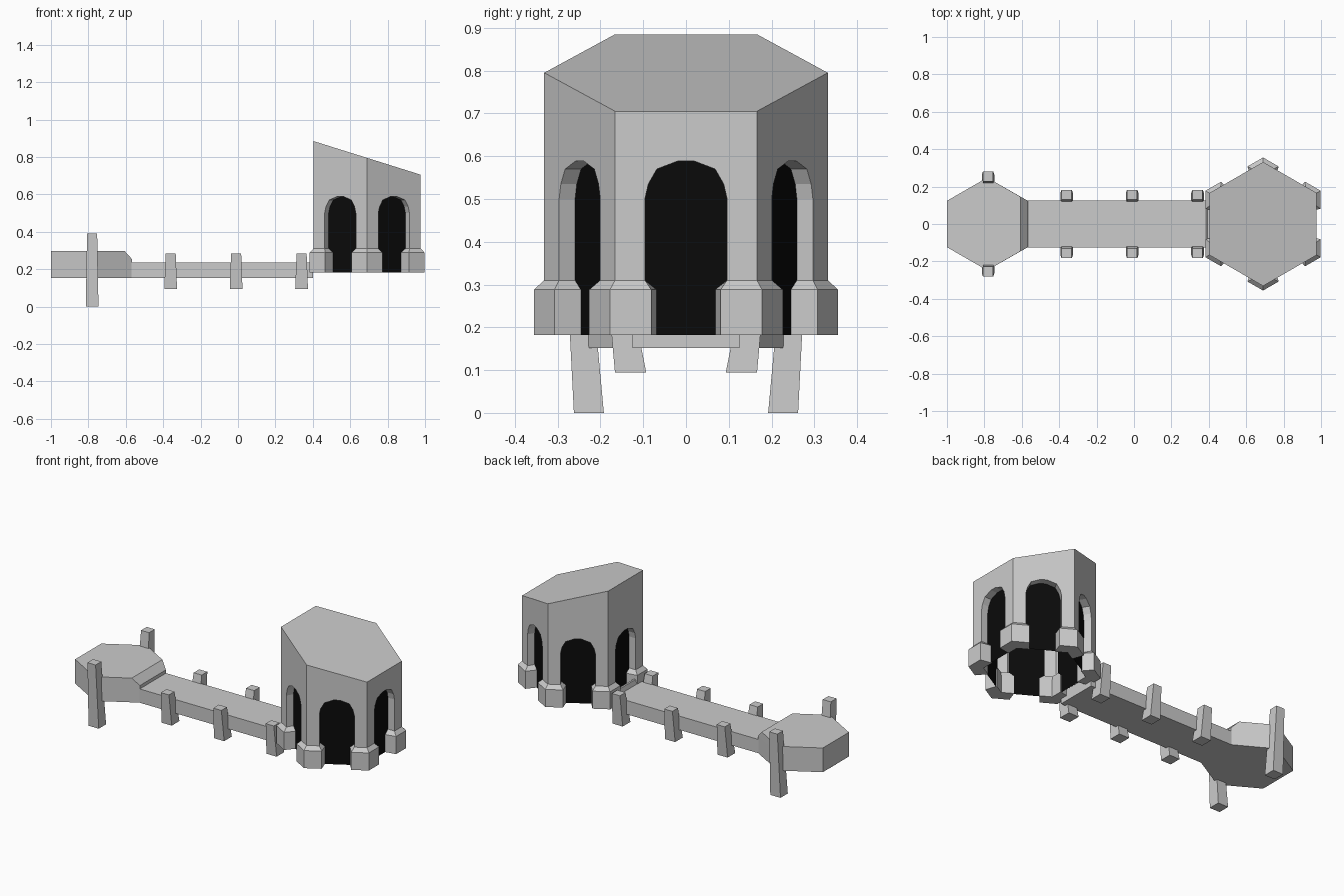
import bpy, math
from mathutils import Vector

if "Cube" in bpy.data.objects:
    bpy.data.objects.remove(bpy.data.objects["Cube"])

black = bpy.data.materials.new("dark_opening")
black.diffuse_color = (0.003, 0.003, 0.003, 1)
black.use_nodes = True
black.node_tree.nodes["Principled BSDF"].inputs["Base Color"].default_value = black.diffuse_color


def make(name, verts, faces, mat=None):
    me = bpy.data.meshes.new(name)
    me.from_pydata([tuple(v) for v in verts], [], faces)
    me.update()
    ob = bpy.data.objects.new(name, me)
    bpy.context.collection.objects.link(ob)
    if mat:
        me.materials.append(mat)
    return ob


def loft(name, rings):
    """Closed solid through rings of equal point count, listed bottom to top."""
    n = len(rings[0])
    verts = [v for r in rings for v in r]
    faces = [tuple(reversed(range(n)))]
    for k in range(len(rings) - 1):
        for i in range(n):
            j = (i + 1) % n
            faces.append((k*n + i, k*n + j, (k+1)*n + j, (k+1)*n + i))
    faces.append(tuple(range((len(rings)-1)*n, len(rings)*n)))
    return make(name, verts, faces)


def rect(x0, x1, y0, y1, z):
    return [(x0, y0, z), (x1, y0, z), (x1, y1, z), (x0, y1, z)]


# Tower dimensions
CX, AP, Z0 = 0.69, 0.287, 0.182
HALF = AP * math.tan(math.pi / 6)
DEPTH = 0.043


def on_side(angle, apothem, t, z):
    """Point on a hexagon side: t runs along the side."""
    c, s = math.cos(angle), math.sin(angle)
    return Vector((CX + apothem*c - t*s, apothem*s + t*c, z))


def roof_z(x):
    return 0.885 - (x - (CX - AP)) * 0.18 / (2 * AP)


# Tower walls with arched openings, reveals and dark panels
half_arch = [(0.096, Z0), (0.096, 0.50), (0.088, 0.535), (0.068, 0.57), (0.018, 0.589)]
arch = half_arch + [(-t, z) for t, z in reversed(half_arch)]
n = len(arch)
for i in range(6):
    a = i * math.pi / 3
    front = [on_side(a, AP, t, z) for t, z in arch]
    back = [on_side(a, AP - DEPTH, t, z) for t, z in arch]
    corners = [on_side(a, AP, t, Z0) for t in (-HALF, HALF)]
    tops = [Vector((p.x, p.y, roof_z(p.x))) for p in corners]
    verts = front + back + [corners[0], corners[1], tops[1], tops[0]]
    m, h = 2 * n, n // 2
    # two side pieces meeting above the arch crown
    crown = on_side(a, AP, 0, 0.589)
    top_mid = (tops[0] + tops[1]) / 2
    verts += [crown, top_mid]
    faces = [(m + 1, m + 2, m + 5, m + 4) + tuple(range(h - 1, -1, -1)),
             (m, *range(n - 1, h - 1, -1), m + 4, m + 5, m + 3)]
    faces += [(k, k + 1, n + k + 1, n + k) for k in range(n - 1)]
    make("tower_wall", verts, faces)
    make("arch_panel", back, [tuple(range(n))], black)

# Sloping roof
roof = []
for i in range(6):
    p = on_side(i * math.pi / 3, AP, HALF, 0)
    roof.append((p.x, p.y, roof_z(p.x)))
make("tower_roof", roof, [tuple(range(6))])


# Pier bases wrapping each tower corner
def pier_ring(i, outer, inner, gap_out, gap_in, z):
    a, b = i * math.pi / 3, (i + 1) * math.pi / 3
    k = math.tan(math.pi / 6)
    return [on_side(a, outer, gap_out, z), on_side(a, outer, outer * k, z),
            on_side(b, outer, -gap_out, z), on_side(b, inner, -gap_in, z),
            on_side(a, inner, inner * k, z), on_side(a, inner, gap_in, z)]


for i in range(6):
    loft("pier_base", [pier_ring(i, 0.308, 0.238, 0.081, 0.068, Z0),
                       pier_ring(i, 0.308, 0.238, 0.081, 0.068, 0.288),
                       pier_ring(i, AP, 0.242, 0.096, 0.096, 0.31)])

# Bridge deck and sill at the tower door
loft("bridge_deck", [rect(-0.60, 0.402, -0.125, 0.125, 0.152),
                     rect(-0.60, 0.402, -0.125, 0.125, 0.235)])
loft("door_sill", [rect(0.38, 0.403, -0.125, 0.125, 0.22),
                   rect(0.392, 0.403, -0.125, 0.125, 0.262)])


# Hexagonal landing platform with a bevelled edge toward the bridge
def platform_ring(x_end, y_end, z):
    return [(-1, -0.124, z), (-0.785, -0.248, z), (x_end, -y_end, z),
            (x_end, y_end, z), (-0.785, 0.248, z), (-1, 0.124, z)]


loft("landing_platform", [platform_ring(-0.568, 0.124, 0.152),
                          platform_ring(-0.568, 0.124, 0.255),
                          platform_ring(-0.607, 0.146, 0.298)])


# Leaning posts in mirrored pairs
def post_pair(name, x, bottom, top):
    for side in (-1, 1):
        rings = []
        for (y0, y1, z), w in ((bottom, 0.034), (top, 0.027)):
            ys = sorted((side * y0, side * y1))
            rings.append(rect(x - w, x + w, ys[0], ys[1], z))
        loft(name, rings)


post_pair("platform_post", -0.78, (0.192, 0.262, 0), (0.228, 0.282, 0.39))
for x in (-0.36, -0.01, 0.34):
    post_pair("bridge_post", x, (0.093, 0.166, 0.094), (0.130, 0.183, 0.284))
